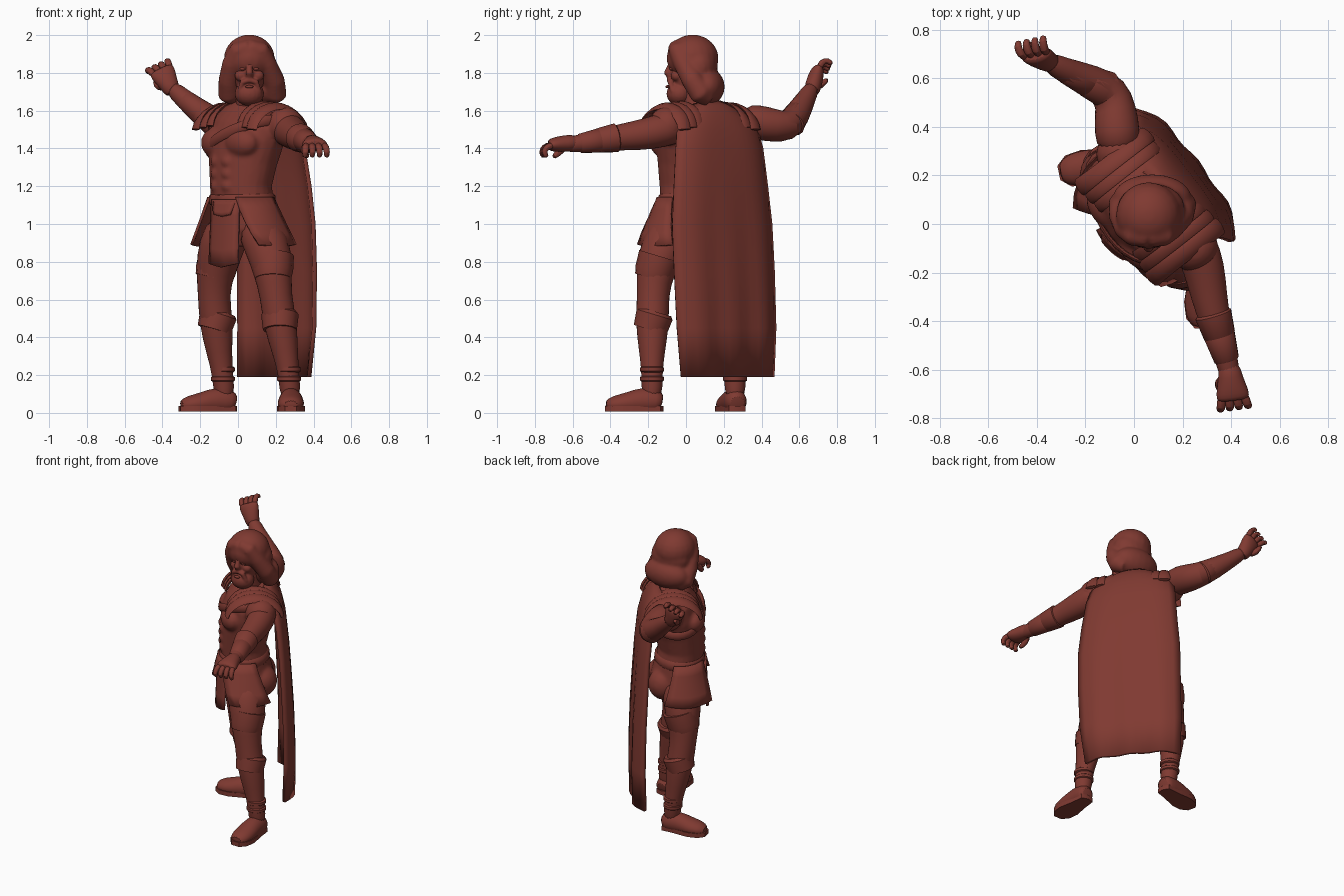
import bpy, bmesh, math
from mathutils import Vector, Matrix

if "Cube" in bpy.data.objects:
    bpy.data.objects.remove(bpy.data.objects["Cube"])

paint = bpy.data.materials.new("red_brown_clay")
paint.use_nodes = True
paint.diffuse_color = (.215, .042, .031, 1)
paint.node_tree.nodes["Principled BSDF"].inputs["Base Color"].default_value = paint.diffuse_color

WORLD = Matrix.Identity(4)
BODY = Matrix.Translation((.025, .04, 0)) @ Matrix.Rotation(math.radians(-52), 4, 'Z')
HEAD = Matrix.Translation((.06, .03, 0))
LEFT_FOOT = Matrix.Translation((.28, -.18, 0))
RIGHT_FOOT = Matrix.Translation((-.065, .262, 0)) @ Matrix.Rotation(math.radians(-78), 4, 'Z')


def finish(name, bm, frame=WORLD, subdivide=0, thickness=0):
    bmesh.ops.transform(bm, matrix=frame, verts=bm.verts)
    bmesh.ops.recalc_face_normals(bm, faces=bm.faces)
    mesh = bpy.data.meshes.new(name)
    bm.to_mesh(mesh)
    bm.free()
    mesh.materials.append(paint)
    part = bpy.data.objects.new(name, mesh)
    bpy.context.collection.objects.link(part)
    if thickness:
        shell = part.modifiers.new("thickness", 'SOLIDIFY')
        shell.thickness, shell.offset = thickness, 0
    if subdivide:
        part.modifiers.new("rounding", 'SUBSURF').levels = subdivide
        part.modifiers["rounding"].render_levels = subdivide
    return part


def tube(name, stations, reference=(1, 0, 0), frame=WORLD, sides=16, subdivide=0, floor=None):
    """Loft ellipses along stations of x, y, z, radius and optional second radius."""
    bm = bmesh.new()
    points = [Vector(s[:3]) for s in stations]
    rings = []
    for i, s in enumerate(stations):
        along = (points[min(i + 1, len(points) - 1)] - points[max(i - 1, 0)]).normalized()
        across = Vector(reference)
        across = (across - along * across.dot(along)).normalized()
        normal = along.cross(across)
        ring = []
        for k in range(sides):
            turn = math.tau * k / sides
            p = points[i] + across * s[3] * math.cos(turn) + normal * s[-1] * math.sin(turn)
            if floor is not None:
                p.z = max(p.z, floor)
            ring.append(bm.verts.new(p))
        rings.append(ring)
    for low, high in zip(rings, rings[1:]):
        for k in range(sides):
            n = (k + 1) % sides
            bm.faces.new((low[k], low[n], high[n], high[k]))
    bm.faces.new(rings[0])
    bm.faces.new(rings[-1])
    return finish(name, bm, frame, subdivide)


def ball(name, centre, radii, frame=WORLD, tilt=0):
    bm = bmesh.new()
    shape = Matrix.Translation(centre) @ Matrix.Rotation(tilt, 4, 'X') @ Matrix.Diagonal((*radii, 1))
    bmesh.ops.create_uvsphere(bm, u_segments=20, v_segments=12, radius=1, matrix=shape)
    return finish(name, bm, frame)


def sheet(name, rows, thickness):
    bm = bmesh.new()
    grid = [[bm.verts.new(p) for p in row] for row in rows]
    for low, high in zip(grid, grid[1:]):
        for k in range(len(low) - 1):
            bm.faces.new((low[k], low[k + 1], high[k + 1], high[k]))
    return finish(name, bm, BODY, 0, thickness)


def fuse(name, parts, voxel, rounds):
    bpy.ops.object.select_all(action='DESELECT')
    for part in parts:
        part.select_set(True)
    bpy.context.view_layer.objects.active = parts[0]
    bpy.ops.object.join()
    parts[0].name = name
    blend = parts[0].modifiers.new("blend", 'REMESH')
    blend.mode, blend.voxel_size, blend.use_smooth_shade = 'VOXEL', voxel, True
    parts[0].modifiers.new("soften", 'SMOOTH').iterations = rounds


def flap(name, upper, lower, top, bottom, flare, point):
    """Hanging skirt panel between an upper and a lower span of angles around the hips."""
    rows = []
    for j in range(5):
        drop, row = j / 4, []
        for i in range(7):
            u = i / 6
            first, last = (a + (b - a) * drop for a, b in zip(upper, lower))
            a = math.radians(first + (last - first) * u)
            z = top + (bottom - top) * drop - point * drop * (1 - abs(2 * u - 1))
            row.append(((.2 + flare * drop) * math.cos(a), (.168 + flare * drop) * math.sin(a), z))
        rows.append(row)
    sheet(name, rows, .015)


# Torso with muscles
muscles = [tube("torso", [(0, .02, .88, .13, .12), (0, .02, .98, .185, .17), (0, .0, 1.1, .188, .155),
                          (0, -.012, 1.2, .185, .15), (0, 0, 1.32, .207, .162), (0, .02, 1.43, .237, .172),
                          (0, .04, 1.52, .25, .155), (.01, .05, 1.59, .19, .12), (.02, .05, 1.64, .09, .08)],
                frame=BODY, sides=24)]
for side in (-1, 1):
    muscles.append(ball("pectoral", (side * .1, -.085, 1.43), (.115, .077, .085), BODY))
    muscles.append(ball("buttock", (side * .08, .1, .97), (.1, .105, .11), BODY))
    muscles.append(ball("shoulder", (side * .25, .09, 1.52), (.095, .1, .1), BODY))
    for level in range(3):
        muscles.append(ball("abdominal", (side * .045, -.134, 1.2 + level * .065), (.042, .035, .035), BODY))
fuse("torso", muscles, .012, 3)

# Neck, face and beard
tube("neck", [(.07, .09, 1.55, .085), (.06, .04, 1.64, .07), (.06, .03, 1.74, .07)])
face = [ball("skull", (0, -.01, 1.8), (.085, .105, .13), HEAD),
        ball("brow", (0, -.1, 1.845), (.065, .025, .016), HEAD),
        ball("beard", (0, -.065, 1.69), (.078, .068, .065), HEAD),
        tube("nose", [(0, -.11, 1.85, .012), (0, -.128, 1.8, .02), (0, -.11, 1.775, .018)], frame=HEAD)]
for side in (-1, 1):
    face.append(ball("cheek", (side * .045, -.08, 1.785), (.033, .03, .03), HEAD))
    face.append(tube("moustache", [(0, -.118, 1.762, .014), (side * .035, -.113, 1.752, .015),
                                   (side * .055, -.1, 1.7, .012)], (0, 1, .3), HEAD))
fuse("face", face, .006, 3)
ball("lower_lip", (0, -.127, 1.727), (.022, .012, .008), HEAD)
for side in (-1, 1):
    ball("eye", (side * .034, -.107, 1.822), (.016, .01, .009), HEAD)

# Hair: crown, fringe, side locks and swept back bulk
locks = [ball("crown", (0, .005, 1.877), (.135, .138, .126), HEAD),
         ball("upper_back_hair", (.01, .035, 1.83), (.14, .103, .12), HEAD),
         ball("lower_back_hair", (.015, .08, 1.725), (.162, .095, .1), HEAD, -.2)]
for side in (-1, 1):
    locks.append(tube("side_lock", [(0, -.085, 1.935, .042), (side * .06, -.075, 1.92, .048),
                                    (side * .092, -.045, 1.85, .052), (side * .118 + .012, .005, 1.76, .058),
                                    (side * .122 + .016, .05, 1.69, .062), (side * .09 + .02, .09, 1.665, .045)],
                      (0, 1, .5), HEAD))
fuse("hair", locks, .01, 8)

# Legs, tall boots, cuffs and ankle bands
LEGS = {
    "left": [(.09, -.04, 1.02, .12), (.16, -.12, .88, .127), (.185, -.165, .75, .106), (.2, -.175, .62, .083),
             (.222, -.178, .48, .093), (.25, -.18, .32, .069), (.27, -.18, .2, .054), (.28, -.18, .06, .06)],
    "right": [(-.03, .11, 1.02, .12), (-.09, .17, .88, .127), (-.12, .2, .75, .106), (-.13, .215, .62, .083),
              (-.115, .235, .48, .093), (-.1, .25, .32, .069), (-.08, .26, .2, .054), (-.07, .26, .06, .06)]}
for side, foot in (("left", LEFT_FOOT), ("right", RIGHT_FOOT)):
    leg = LEGS[side]
    tube(side + "_leg", leg, subdivide=1)
    calf, ankle, thigh = Vector(leg[4][:3]), Vector(leg[6][:3]), Vector(leg[2][:3])
    toe = foot.to_3x3() @ Vector((0, -1, 0))
    tilt = Vector((0, 0, .04)) - toe * .012
    tube(side + "_boot_cuff", [(*(calf - tilt), .09), (*calf, .095), (*(calf + tilt), .099),
                               (*(calf + tilt * 1.4), .086)])
    tube(side + "_knee_guard", [(*(calf + toe * .04 + tilt), .065, .05),
                                (*(calf + toe * .05 + tilt * 2.5), .045, .04), (*(calf + toe * .04 + tilt * 4), .01)])
    tube(side + "_thigh_hem", [(*(thigh - tilt), .096), (*thigh, .107), (*(thigh + tilt * 2), .111)])
    for lift in (-.02, .03):
        band = ankle + Vector((0, 0, lift))
        tube(side + "_ankle_band", [(*(band + Vector((0, 0, h))), r) for h, r in
                                    ((-.015, .055), (-.009, .063), (.009, .063), (.015, .055))])
    tube(side + "_foot", [(0, .055, .05, .042, .04), (0, .03, .06, .06, .065), (0, -.05, .065, .063, .075),
                          (0, -.13, .05, .073, .058), (0, -.2, .045, .069, .047), (0, -.247, .035, .04, .03)],
         frame=foot, subdivide=1, floor=.01)
    outline = [(.0, .06), (.045, .045), (.055, -.04), (.074, -.14), (.065, -.21), (.03, -.25)]
    outline += [(-x, y) for x, y in reversed(outline[1:])]
    bm = bmesh.new()
    sole = bm.faces.new([bm.verts.new((x, y, .007)) for x, y in outline])
    lifted = bmesh.ops.extrude_face_region(bm, geom=[sole])["geom"]
    bmesh.ops.translate(bm, vec=(0, 0, .03), verts=[v for v in lifted if isinstance(v, bmesh.types.BMVert)])
    finish(side + "_sole", bm, foot)

# Belt and skirt panels
tube("belt", [(0, -.003, z, a, b) for z, a, b in ((1.1, .19, .155), (1.115, .199, .165),
                                                 (1.15, .195, .161), (1.165, .18, .145))], frame=BODY, sides=24)
flap("left_skirt_panel", (-55, 20), (-24, 33), 1.14, .89, .11, .01)
flap("right_skirt_panel", (238, 165), (230, 155), 1.14, .89, .09, .01)
flap("front_skirt_panel", (-106, -48), (-106, -50), 1.13, .79, .015, .02)
flap("belly_plate", (-100, -54), (-92, -62), 1.12, 1.05, .02, .01)

# Chest strap and layered shoulder bands
strap = []
for k in range(33):
    a = math.tau * k / 32
    strap.append((.237 * math.cos(a), .02 + .181 * math.sin(a), 1.46 + .09 * math.cos(a), .028, .01))
tube("chest_strap", strap, (0, 0, 1), BODY, 8)
for side, label in ((-1, "right"), (1, "left")):
    for layer in range(3):
        arch = []
        for k in range(13):
            a = math.radians(8 + 164 * k / 12)
            reach = .132 + .006 * layer
            arch.append((side * (.14 + .05 * layer), .05 - reach * 1.25 * math.cos(a),
                         1.5 - .01 * layer + reach * math.sin(a), .038, .012))
        tube(label + "_shoulder_band", arch, (side, 0, -.5), BODY, 8)

# Arms with flared bracers
ARMS = {
    "left": [(.22, -.02, 1.52, .09), (.275, -.13, 1.495, .092), (.3, -.24, 1.47, .083), (.32, -.35, 1.46, .07),
             (.35, -.45, 1.44, .063), (.385, -.57, 1.425, .044), (.4, -.65, 1.42, .045)],
    "right": [(-.06, .3, 1.54, .09), (-.07, .38, 1.54, .095), (-.075, .47, 1.52, .09), (-.095, .545, 1.515, .083),
              (-.17, .585, 1.57, .074), (-.29, .635, 1.665, .05), (-.36, .672, 1.73, .045)]}
for side, arm in ARMS.items():
    tube(side + "_arm", arm, (0, .3, 1), subdivide=1)
    elbow, wrist = Vector(arm[3][:3]), Vector(arm[5][:3])
    for label, cuff in (("bracer", ((.05, .062), (.1, .077), (.5, .066), (.55, .055))),
                        ("inner_bracer", ((.45, .06), (.5, .065), (.95, .052), (1, .04)))):
        tube(side + "_" + label, [(*elbow.lerp(wrist, t), r) for t, r in cuff], (0, .3, 1))


# Hands with curled fingers and a thumb
def hand(side, wrist, forward, spread, curl):
    wrist, forward, spread, curl = (Vector(v) for v in (wrist, forward, spread, curl))
    forward.normalize()
    spread = (spread - forward * spread.dot(forward)).normalized()
    curl = (curl - forward * curl.dot(forward) - spread * curl.dot(spread)).normalized()
    tube(side + "_palm", [(*(wrist + forward * d), a, b) for d, a, b in
                          ((-.06, .045, .042), (.0, .05, .045), (.05, .066, .042), (.085, .07, .035), (.1, .06, .025))],
         spread, subdivide=1)
    for k in range(4):
        fan = spread * (k - 1.5)
        base = wrist + forward * .075 + fan * .031
        path = [base, base + forward * .045 + fan * .005 + curl * .008,
                base + forward * .06 + fan * .008 + curl * .035, base + forward * .045 + fan * .007 + curl * .065]
        tube(side + "_finger", [(*p, r) for p, r in zip(path, (.02, .02, .018, .014))], spread, sides=8, subdivide=1)
    thumb = wrist - spread * .035
    path = [thumb, thumb - spread * .02 + forward * .035 + curl * .04, thumb + forward * .08 + curl * .07]
    tube(side + "_thumb", [(*p, r) for p, r in zip(path, (.026, .022, .015))], spread + curl, sides=8, subdivide=1)


hand("left", (.397, -.63, 1.427), (.13, -1, -.1), (1, .1, 0), (0, 0, -1))
hand("right", (-.365, .675, 1.737), (-.42, .22, .8), (.7, .2, .5), (-.5, .5, -.3))

# Long cape with folds and forward curled edges
rows = []
for z, half, back, shift in ((1.65, .14, .13, -.02), (1.62, .19, .17, -.02), (1.57, .235, .205, -.02),
                             (1.5, .265, .232, -.02), (1.4, .288, .255, -.015), (1.2, .31, .275, -.01),
                             (1, .33, .288, -.01), (.75, .332, .302, -.015), (.45, .328, .31, -.025),
                             (.19, .308, .305, -.038)):
    fold = .008 * max(0, 1.3 - z)
    rows.append([(half * u / 8 + shift, back - .06 * abs(u / 8) ** 4 + fold * math.cos(u * 1.2),
                  z - .04 * (z > 1.5) * (u / 8) ** 2) for u in range(-8, 9)])
sheet("cape", rows, .022)

# Smooth shading with sharp creases kept
bpy.ops.object.select_all(action='DESELECT')
for part in bpy.context.collection.objects:
    if part.type == 'MESH':
        part.select_set(True)
        bpy.context.view_layer.objects.active = part
bpy.ops.object.shade_smooth_by_angle(angle=math.radians(40))
